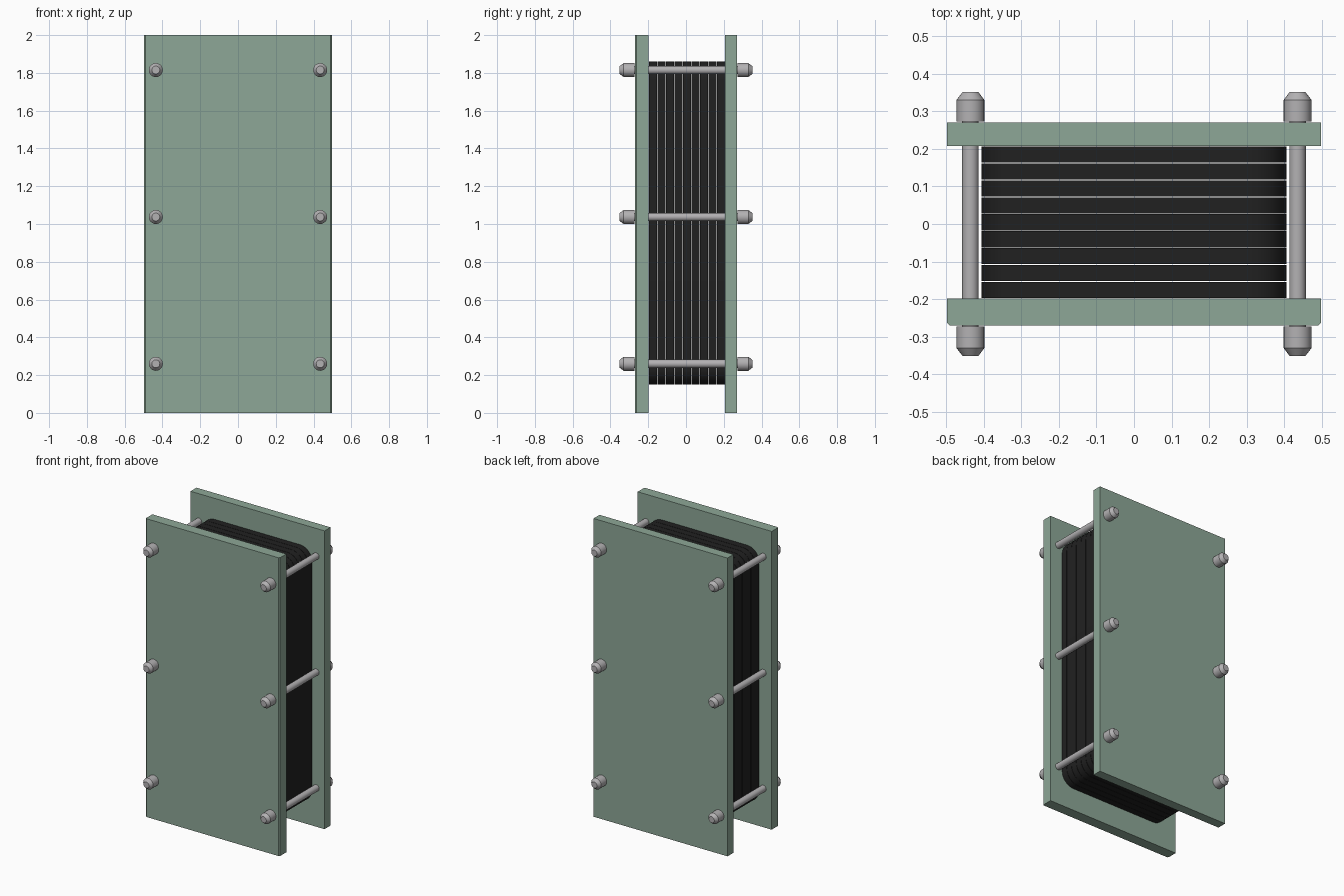
import bpy, bmesh, math
from mathutils import Vector

if "Cube" in bpy.data.objects:
    bpy.data.objects.remove(bpy.data.objects["Cube"])


def material(name, rgb):
    m = bpy.data.materials.new(name)
    m.diffuse_color = (*rgb, 1)
    m.use_nodes = True
    m.node_tree.nodes["Principled BSDF"].inputs["Base Color"].default_value = m.diffuse_color
    return m


GREEN = material("sage green paint", (0.27, 0.39, 0.31))
BLACK = material("black rubber", (0.015, 0.015, 0.015))
STEEL = material("grey steel", (0.45, 0.44, 0.45))


def finish(bm, name, mat, smooth=None):
    bmesh.ops.recalc_face_normals(bm, faces=bm.faces)
    mesh = bpy.data.meshes.new(name)
    bm.to_mesh(mesh)
    bm.free()
    mesh.materials.append(mat)
    ob = bpy.data.objects.new(name, mesh)
    bpy.context.collection.objects.link(ob)
    if smooth:
        bpy.ops.object.select_all(action='DESELECT')
        ob.select_set(True)
        bpy.context.view_layer.objects.active = ob
        bpy.ops.object.shade_smooth_by_angle(angle=math.radians(smooth))
    return ob


def prism(name, outline, offset, mat, smooth=None):
    """Extrude a closed 3D outline along an offset."""
    bm = bmesh.new()
    face = bm.faces.new([bm.verts.new(p) for p in outline])
    ext = bmesh.ops.extrude_face_region(bm, geom=[face])["geom"]
    bmesh.ops.translate(bm, vec=Vector(offset),
                        verts=[v for v in ext if isinstance(v, bmesh.types.BMVert)])
    return finish(bm, name, mat, smooth)


def lathe_y(name, profile, x, z, mat, sides=24):
    """Closed turned solid around a y axis; profile is (radius, y)."""
    bm = bmesh.new()
    rings = [[bm.verts.new((x + r * math.cos(2 * math.pi * i / sides), y,
                            z + r * math.sin(2 * math.pi * i / sides)))
              for i in range(sides)] for r, y in profile]
    for a, b in zip(rings, rings[1:]):
        for i in range(sides):
            j = (i + 1) % sides
            bm.faces.new((a[i], a[j], b[j], b[i]))
    bm.faces.new(rings[0])
    bm.faces.new(rings[-1])
    return finish(bm, name, mat, 30)


# end plates; the front one has slightly eased outer edges
W, C = 0.497, 0.007
front = [(-W, -0.198), (W, -0.198), (W, -0.27 + C), (W - C, -0.27),
         (-W + C, -0.27), (-W, -0.27 + C)]
back = [(-W, 0.207), (W, 0.207), (W, 0.27), (-W, 0.27)]
prism("front_end_plate", [(x, y, 0) for x, y in front], (0, 0, 2), GREEN)
prism("back_end_plate", [(x, y, 0) for x, y in back], (0, 0, 2), GREEN)

# stack of thin rounded plates with hairline gaps
HX, Z0, Z1, R, STEPS = 0.405, 0.15, 1.86, 0.09, 8
COUNT, Y0, PITCH, GAP = 9, -0.198, 0.045, 0.002
outline = []
for k, (cx, cz) in enumerate([(HX - R, Z1 - R), (-HX + R, Z1 - R),
                              (-HX + R, Z0 + R), (HX - R, Z0 + R)]):
    for s in range(STEPS + 1):
        a = math.pi / 2 * (k + s / STEPS)
        outline.append((cx + R * math.cos(a), cz + R * math.sin(a)))
for n in range(COUNT):
    y = Y0 + n * PITCH
    prism(f"core_plate_{n + 1}", [(x, y + GAP / 2, z) for x, z in outline],
          (0, PITCH - GAP, 0), BLACK, 30)

# tie rods with a chamfered nut at each end
for side, x in (("left", -0.435), ("right", 0.435)):
    for level, z in (("lower", 0.26), ("middle", 1.037), ("upper", 1.815)):
        lathe_y(f"tie_rod_{side}_{level}", [(0.022, -0.3), (0.022, 0.3)], x, z, STEEL)
        for end, s in (("front", -1), ("back", 1)):
            lathe_y(f"nut_{side}_{level}_{end}",
                    [(0.037, 0.272 * s), (0.037, 0.33 * s), (0.021, 0.351 * s)],
                    x, z, STEEL)
